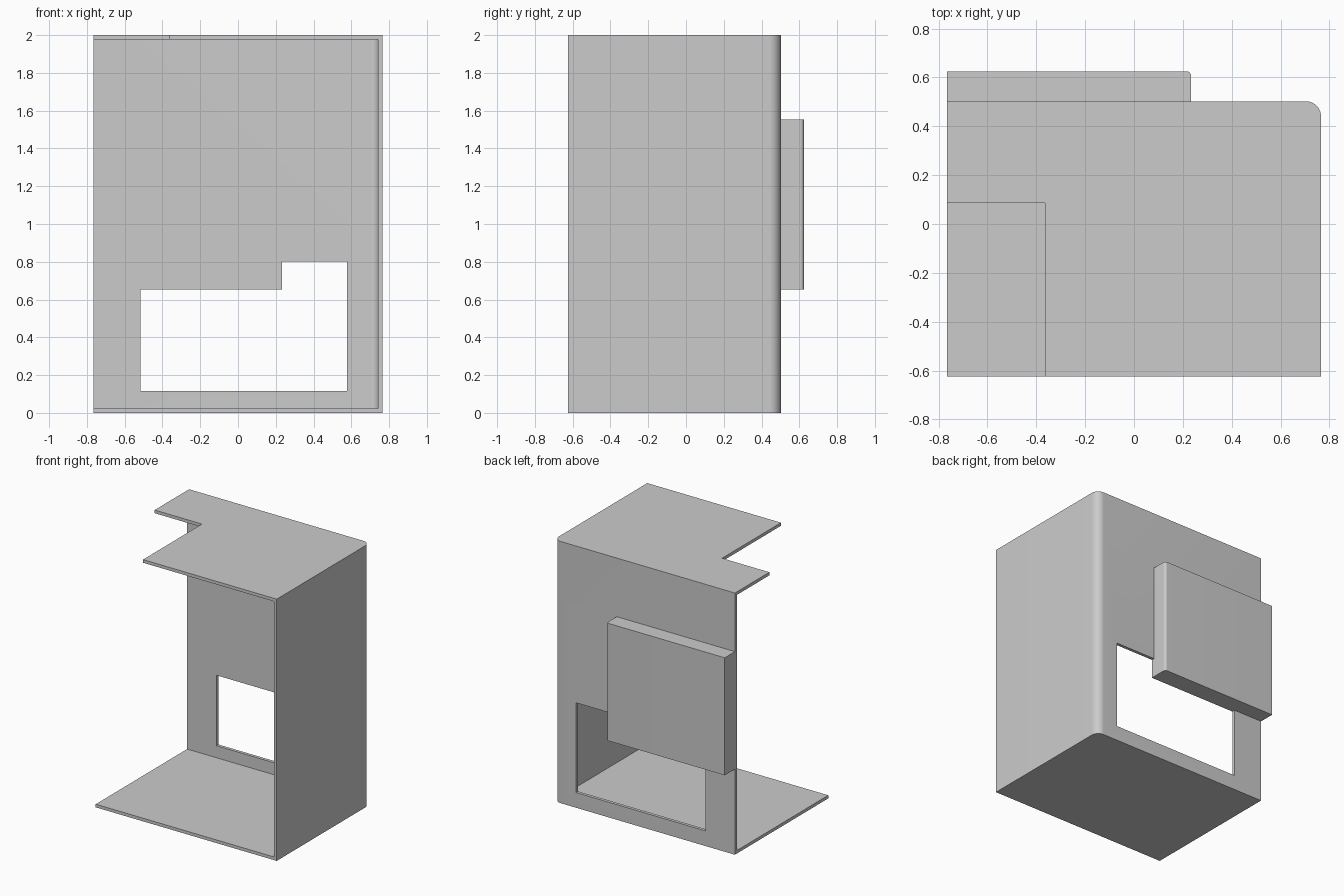
import bpy
import bmesh
from math import cos, sin, pi, radians

cube = bpy.data.objects.get("Cube")
if cube:
    bpy.data.objects.remove(cube, do_unlink=True)

# Main dimensions
X, Y, H = 0.765, 0.625, 2.0      # half width, half depth, height
BACK = 0.502                     # outer face of the back wall
T = 0.024                        # sheet thickness
R = 0.06                         # outer bend radius
BOX_X = 0.234                    # inner end of the rear box
BOX_Z = 0.654                    # underside of the rear box

grey = bpy.data.materials.new("light_grey")
grey.use_nodes = True
colour = (0.6, 0.6, 0.6, 1)
grey.diffuse_color = colour
grey.node_tree.nodes["Principled BSDF"].inputs["Base Color"].default_value = colour


def prism(name, points, low, high, axis="z"):
    """Extrude a closed outline along z, or an x-z outline along y."""
    place = (lambda u, v, w: (u, v, w)) if axis == "z" else (lambda u, v, w: (u, w, v))
    bm = bmesh.new()
    base = [bm.verts.new(place(u, v, low)) for u, v in points]
    top = [bm.verts.new(place(u, v, high)) for u, v in points]
    bm.faces.new(base)
    bm.faces.new(top)
    n = len(points)
    for i in range(n):
        j = (i + 1) % n
        bm.faces.new((base[i], base[j], top[j], top[i]))
    bmesh.ops.recalc_face_normals(bm, faces=bm.faces)
    mesh = bpy.data.meshes.new(name)
    bm.to_mesh(mesh)
    bm.free()
    mesh.materials.append(grey)
    obj = bpy.data.objects.new(name, mesh)
    bpy.context.collection.objects.link(obj)
    return obj


def bent_outline(x0, x1, y0, y1, r, steps=12):
    """Rectangle whose +x +y corner is rounded."""
    arc = [(x1 - r + r * cos(a), y1 - r + r * sin(a))
           for a in (i * pi / 2 / steps for i in range(steps + 1))]
    return [(x0, y0), (x1, y0)] + arc + [(x0, y1)]


def select_only(obj):
    bpy.ops.object.select_all(action="DESELECT")
    obj.select_set(True)
    bpy.context.view_layer.objects.active = obj


def cut(target, cutter):
    cutter.hide_render = True
    mod = target.modifiers.new("cut", "BOOLEAN")
    mod.operation = "DIFFERENCE"
    mod.solver = "EXACT"
    mod.object = cutter
    select_only(target)
    bpy.ops.object.modifier_apply(modifier=mod.name)
    bpy.data.objects.remove(cutter, do_unlink=True)


# Bent sheet housing, open at the front and one side
housing = prism("housing", bent_outline(-X, X, -Y, BACK, R), 0, H)
cut(housing, prism("cavity", bent_outline(-1, X - T, -1, BACK - T, R - T), T, H - T))

# Rectangular notch in the top plate
notch = [(-1, -1), (-0.365, -1), (-0.365, 0.086), (-1, 0.086)]
cut(housing, prism("notch", notch, H - 0.2, H + 0.2))

# Stepped window in the back wall, below and beside the box
window = [(-0.517, 0.116), (0.578, 0.116), (0.578, 0.802),
          (BOX_X, 0.802), (BOX_X, BOX_Z), (-0.517, BOX_Z)]
cut(housing, prism("window", window, BACK - 0.2, BACK + 0.2, axis="y"))

# Solid box on the back wall
rear_box = prism("rear_box", bent_outline(-X, BOX_X, BACK, Y, 0.02), BOX_Z, 1.552)

for part in (housing, rear_box):
    select_only(part)
    bpy.ops.object.shade_smooth_by_angle(angle=radians(30))
